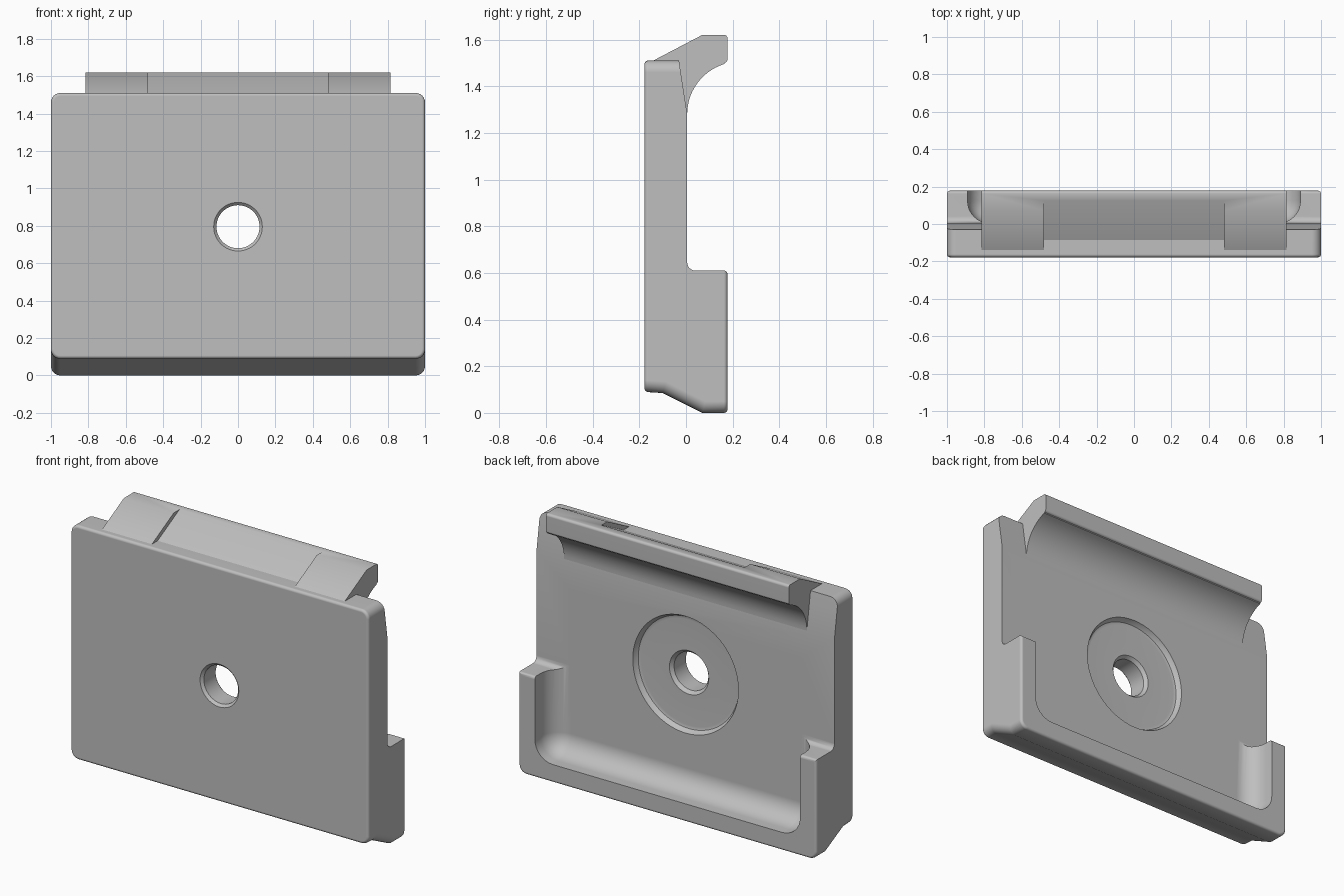
import bpy, bmesh, math
from mathutils import Matrix

if "Cube" in bpy.data.objects:
    bpy.data.objects.remove(bpy.data.objects["Cube"])

grey = bpy.data.materials.new("plain_grey")
grey.use_nodes = True
colour = (0.52, 0.52, 0.52, 1)
grey.diffuse_color = colour
grey.node_tree.nodes["Principled BSDF"].inputs["Base Color"].default_value = colour


def make_object(name, bm):
    bmesh.ops.recalc_face_normals(bm, faces=bm.faces)
    mesh = bpy.data.meshes.new(name)
    bm.to_mesh(mesh)
    bm.free()
    mesh.materials.append(grey)
    obj = bpy.data.objects.new(name, mesh)
    bpy.context.collection.objects.link(obj)
    return obj


def extrude_profile(points, half_width):
    """Extrude a side profile of (y, z) points along x."""
    bm = bmesh.new()
    face = bm.faces.new([bm.verts.new((-half_width, y, z)) for y, z in points])
    new = bmesh.ops.extrude_face_region(bm, geom=[face])["geom"]
    verts = [v for v in new if isinstance(v, bmesh.types.BMVert)]
    bmesh.ops.translate(bm, verts=verts, vec=(2 * half_width, 0, 0))
    bmesh.ops.recalc_face_normals(bm, faces=bm.faces)
    return bm


def round_edges(bm, rule, radius, segments):
    edges = [e for e in bm.edges if rule(*[v.co for v in e.verts])]
    bmesh.ops.bevel(bm, geom=edges, offset=radius, segments=segments,
                    profile=0.5, affect='EDGES', clamp_overlap=True)


def arc(cy, cz, r, start, end, steps):
    angles = [math.radians(start + (end - start) * i / steps) for i in range(steps + 1)]
    return [(cy + r * math.cos(a), cz + r * math.sin(a)) for a in angles]


def cut(obj, cutter):
    mod = obj.modifiers.new("cut", 'BOOLEAN')
    mod.operation = 'DIFFERENCE'
    mod.solver = 'EXACT'
    mod.object = cutter
    bpy.context.view_layer.objects.active = obj
    bpy.ops.object.modifier_apply(modifier=mod.name)
    bpy.data.objects.remove(cutter)


def finish(obj):
    bpy.ops.object.select_all(action='DESELECT')
    obj.select_set(True)
    bpy.context.view_layer.objects.active = obj
    bpy.ops.object.shade_smooth_by_angle(angle=math.radians(29))
    obj.modifiers.new("even_shading", 'WEIGHTED_NORMAL').keep_sharp = True


FRONT, BACK, RIM = -0.178, 0.005, 0.178

# Plate with the thick lower lip
profile = [(FRONT, 0.09), (-0.1, 0.085), (0.07, 0), (RIM, 0), (RIM, 0.61)]
profile += arc(0.04, 0.645, 0.035, 270, 180, 6)
profile += [(BACK, 1.28), (-0.03, 1.51), (FRONT, 1.51)]
bm = extrude_profile(profile, 1)
round_edges(bm, lambda a, b: abs(a.x - b.x) < 0.01 and abs(a.y - b.y) > abs(a.z - b.z)
            and (max(a.z, b.z) < 0.2 or min(a.z, b.z) > 1.4), 0.05, 6)
round_edges(bm, lambda a, b: max(a.y, b.y) < FRONT + 0.001, 0.016, 4)
round_edges(bm, lambda a, b: min(a.y, b.y) > RIM - 0.001, 0.016, 4)
plate = make_object("plate", bm)

# Coved pocket that leaves a U-shaped lip
bm = bmesh.new()
bmesh.ops.create_cube(bm, size=1, matrix=Matrix.Translation((0, 0.304, 0.66))
                      @ Matrix.Diagonal((1.78, 0.6, 1.1, 1)))
round_edges(bm, lambda a, b: True, 0.12, 8)
cut(plate, make_object("pocket_cutter", bm))

# Through hole with chamfers and a shallow round recess behind
bm = bmesh.new()
section = [(0, -0.3), (0.13, -0.3), (0.13, FRONT), (0.115, FRONT + 0.015),
           (0.115, -0.05), (0.132, -0.03), (0.32, -0.03), (0.338, -0.025),
           (0.348, -0.012), (0.355, BACK), (0.355, 0.1), (0, 0.1)]
verts = [bm.verts.new((r, y, 0.795)) for r, y in section]
edges = [bm.edges.new(pair) for pair in zip(verts, verts[1:])]
bmesh.ops.spin(bm, geom=verts + edges, cent=(0, 0, 0.795), axis=(0, 1, 0),
               angle=math.tau, steps=64)
bmesh.ops.remove_doubles(bm, verts=bm.verts, dist=0.0001)
cut(plate, make_object("hole_cutter", bm))
finish(plate)

# Hook along the top edge
profile = [(-0.14, 1.45), (-0.14, 1.51), (0.07, 1.62)]
profile += arc(RIM - 0.015, 1.605, 0.015, 90, 0, 4)
profile += arc(RIM - 0.015, 1.515, 0.015, 0, -80, 4)
profile += arc(0.23, 1.28, 0.225, 107, 180, 14)
profile += [(-0.06, 1.28)]
hook = make_object("top_hook", extrude_profile(profile, 0.815))

# Wide shallow slot in the sloping face of the hook
slot = [(-0.295, 1.4), (0.335, 1.73), (-0.295, 1.73)]
cut(hook, make_object("slot_cutter", extrude_profile(slot, 0.48)))
finish(hook)
